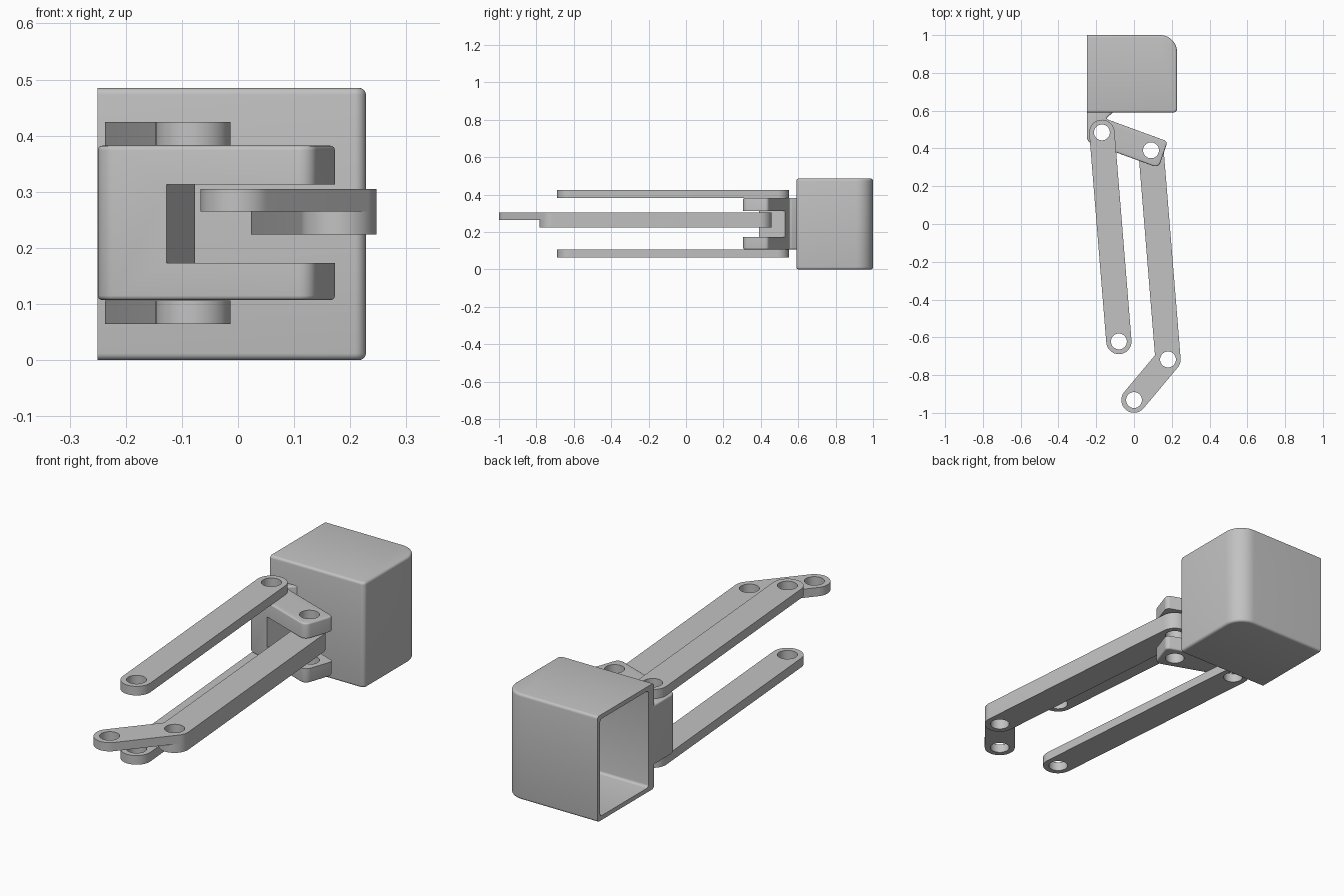
import bpy
import bmesh
import math
from mathutils import Vector

if "Cube" in bpy.data.objects:
    bpy.data.objects.remove(bpy.data.objects["Cube"], do_unlink=True)

grey = bpy.data.materials.new("plain grey")
grey.use_nodes = True
grey.diffuse_color = (0.54, 0.54, 0.54, 1)
grey.node_tree.nodes["Principled BSDF"].inputs["Base Color"].default_value = (0.54, 0.54, 0.54, 1)

LINK_R, HOLE_R = 0.067, 0.042


def rounded(corners, steps=10):
    """Outline from (x, y, radius) corners, each replaced by an arc."""
    out = []
    for i, (x, y, r) in enumerate(corners):
        p = Vector((x, y))
        if r == 0:
            out.append(p)
            continue
        a = (Vector(corners[i - 1][:2]) - p).normalized()
        b = (Vector(corners[(i + 1) % len(corners)][:2]) - p).normalized()
        half = a.angle(b) / 2
        centre = p + (a + b).normalized() * (r / math.sin(half))
        start = p + a * (r / math.tan(half)) - centre
        end = p + b * (r / math.tan(half)) - centre
        sweep = start.angle_signed(end)
        for k in range(steps + 1):
            t = -sweep * k / steps
            c, s = math.cos(t), math.sin(t)
            out.append(centre + Vector((start.x * c - start.y * s, start.x * s + start.y * c)))
    clean = []
    for p in out:
        if not clean or (p - clean[-1]).length > 1e-4:
            clean.append(p)
    if (clean[0] - clean[-1]).length < 1e-4:
        clean.pop()
    return clean


def prism(name, outline, z0, z1, bevel=0):
    """Upright solid with the given outline."""
    bm = bmesh.new()
    face = bm.faces.new([bm.verts.new((p[0], p[1], z0)) for p in outline])
    up = bmesh.ops.extrude_face_region(bm, geom=[face])
    bmesh.ops.translate(bm, vec=(0, 0, z1 - z0),
                        verts=[v for v in up["geom"] if isinstance(v, bmesh.types.BMVert)])
    bmesh.ops.recalc_face_normals(bm, faces=bm.faces)
    mesh = bpy.data.meshes.new(name)
    bm.to_mesh(mesh)
    bm.free()
    ob = bpy.data.objects.new(name, mesh)
    bpy.context.collection.objects.link(ob)
    if bevel:
        mod = ob.modifiers.new("rounding", "BEVEL")
        mod.width, mod.segments = bevel, 4
        mod.limit_method, mod.angle_limit = "ANGLE", math.radians(50)
    return ob


def pin_hole(x, y, z0=-0.1, z1=0.6):
    ring = [(x + HOLE_R * math.cos(k * math.tau / 40), y + HOLE_R * math.sin(k * math.tau / 40))
            for k in range(40)]
    return prism("pin_cutter", ring, z0, z1)


def finish(ob, cutters=()):
    """Apply the cuts, drop the cutters, colour and shade."""
    for c in cutters:
        c.hide_render = True
        mod = ob.modifiers.new("cut", "BOOLEAN")
        mod.operation, mod.solver, mod.object = "DIFFERENCE", "EXACT", c
    graph = bpy.context.evaluated_depsgraph_get()
    mesh = bpy.data.meshes.new_from_object(ob.evaluated_get(graph))
    ob.modifiers.clear()
    ob.data = mesh
    for c in cutters:
        bpy.data.objects.remove(c, do_unlink=True)
    mesh.materials.clear()
    mesh.materials.append(grey)
    bpy.ops.object.select_all(action="DESELECT")
    ob.select_set(True)
    bpy.context.view_layer.objects.active = ob
    bpy.ops.object.shade_smooth_by_angle(angle=math.radians(32))


def bar(name, path, z0, z1):
    """Flat link of constant width, round ends, a pin hole at every joint."""
    pts = [Vector(p) for p in path]
    dirs = [(b - a).normalized() for a, b in zip(pts, pts[1:])]
    sides = []
    for sign in (1, -1):
        row = []
        for i, p in enumerate(pts):
            d0, d1 = dirs[max(i - 1, 0)], dirs[min(i, len(dirs) - 1)]
            n0, n1 = Vector((-d0.y, d0.x)) * sign, Vector((-d1.y, d1.x)) * sign
            m = (n0 + n1).normalized()
            q = p + m * (LINK_R / m.dot(n0))
            r = LINK_R * 0.999
            if i == 0:
                q -= d1 * LINK_R
            elif i == len(pts) - 1:
                q += d0 * LINK_R
            elif m.dot(d1 - d0) > 0:
                r = 0
            row.append((q.x, q.y, r))
        sides.append(row)
    ob = prism(name, rounded(sides[0] + sides[1][::-1], 14), z0, z1)
    finish(ob, [pin_hole(*p) for p in path])


# Hollow block, open on its right end
block = prism("hollow_block", rounded([(-0.4, 0.59, 0), (0.228, 0.59, 0.02),
                                       (0.228, 1, 0.09), (-0.4, 1, 0)]), 0, 0.485, 0.012)
trim = prism("trim_cutter", [(-0.6, 0.4), (-0.25, 0.4), (-0.25, 1.2), (-0.6, 1.2)], -0.2, 0.7)
cavity = prism("cavity_cutter", rounded([(-0.5, 0.63, 0), (0.205, 0.63, 0.02),
                                         (0.205, 0.98, 0.07), (-0.5, 0.98, 0)]), 0.02, 0.465, 0.012)
finish(block, [trim, cavity])

# Forked bracket on the front of the block
root, tip = (-0.17, 0.485), (0.09, 0.39)
fork = prism("forked_bracket", rounded([
    (-0.25, 0.615, 0), (-0.25, 0.436, 0.04), (0.13, 0.297, 0.03), (0.178, 0.437, 0.02),
    (-0.15, 0.557, 0.008), (-0.11, 0.592, 0), (-0.11, 0.615, 0)]), 0.107, 0.382, 0.01)
u = Vector((0.94, -0.342))
v = Vector((0.342, 0.94))
base = Vector((-0.102, 0.46))
slot = prism("slot_cutter", [base - v * 0.2, base - v * 0.2 + u * 0.5,
                             base + v * 0.2 + u * 0.5, base + v * 0.2], 0.173, 0.313)
finish(fork, [slot, pin_hole(*root), pin_hole(*tip)])

# Pair of outer links above and below the bracket
for name, z in (("lower_link", 0.064), ("upper_link", 0.382)):
    bar(name, [root, (-0.08, -0.622)], z, z + 0.042)

# Middle link in the fork: straight lower layer, bent upper layer
elbow = (0.18, -0.717)
bar("middle_link_lower_layer", [tip, elbow], 0.224, 0.265)
bar("middle_link_bent_layer", [tip, elbow, (0, -0.932)], 0.265, 0.305)
